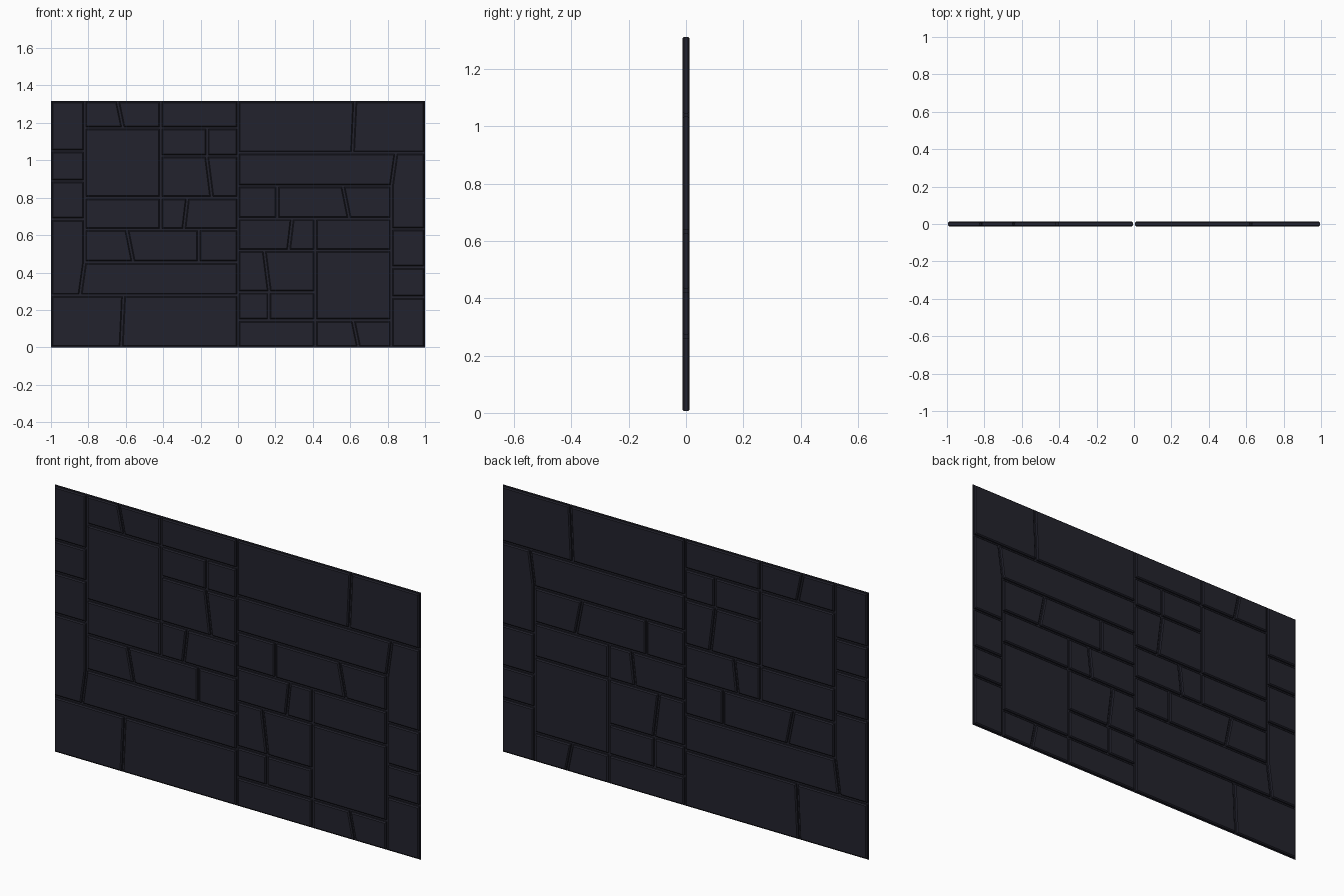
import bpy, bmesh
from mathutils import Vector

cube = bpy.data.objects.get("Cube")
if cube:
    bpy.data.objects.remove(cube, do_unlink=True)

HEIGHT = 1.318
HALF_DEPTH = 0.0125
HALF_GAP = 0.006
BEVEL = 0.005

slate = bpy.data.materials.new("dark_slate")
slate.use_nodes = True
color = (0.0165, 0.0165, 0.026, 1)
slate.diffuse_color = color
bsdf = next(n for n in slate.node_tree.nodes if n.type == "BSDF_PRINCIPLED")
bsdf.inputs["Base Color"].default_value = color
bsdf.inputs["Roughness"].default_value = 0.8


def add_object(name, bm):
    bmesh.ops.recalc_face_normals(bm, faces=bm.faces)
    mesh = bpy.data.meshes.new(name)
    bm.to_mesh(mesh)
    bm.free()
    mesh.materials.append(slate)
    obj = bpy.data.objects.new(name, mesh)
    bpy.context.collection.objects.link(obj)
    return obj


def shrink(outline, amount):
    """Move every side of a convex counter-clockwise outline inwards."""
    points = [Vector(p) for p in outline]
    result = []
    for i, p in enumerate(points):
        a = (p - points[i - 1]).normalized()
        b = (points[(i + 1) % len(points)] - p).normalized()
        na, nb = Vector((-a.y, a.x)), Vector((-b.y, b.x))
        result.append(p + (na + nb) * amount / (1 + na.dot(nb)))
    return result


def stone(name, outline):
    """Bevelled slab, raised on both faces of the backing sheet."""
    bm = bmesh.new()
    rings = []
    for y, inset in ((-HALF_DEPTH, BEVEL), (BEVEL - HALF_DEPTH, 0),
                     (HALF_DEPTH - BEVEL, 0), (HALF_DEPTH, BEVEL)):
        rings.append([bm.verts.new((p.x, y, p.y))
                      for p in shrink(outline, HALF_GAP + inset)])
    n = len(outline)
    for low, high in zip(rings, rings[1:]):
        for i in range(n):
            j = (i + 1) % n
            bm.faces.new((low[i], low[j], high[j], high[i]))
    bm.faces.new(rings[0])
    bm.faces.new(rings[-1])
    add_object(name, bm)


def course(bottom, top, *joints):
    """Row of stones; each joint is (x at bottom, x at top)."""
    return [[(l[0], bottom), (r[0], bottom), (r[1], top), (l[1], top)]
            for l, r in zip(joints, joints[1:])]


# Joint positions of the left-hand half
edge, side, mid, centre = (-1, -1), (-.82, -.82), (-.413, -.413), (0, 0)
stones = []
# Narrow outer column, its lowest stone tapering to the foot
for low, high in ((1.05, HEIGHT), (.89, 1.05), (.685, .89)):
    stones += course(low, high, edge, side)
stones.append([(-1, .278), (-.845, .278), (-.82, .455), (-.82, .685), (-1, .685)])
# Lower courses
stones += course(0, .278, edge, (-.625, -.612), centre)
stones += course(.278, .455, (-.845, -.82), centre)
stones += course(.455, .63, side, (-.56, -.595), (-.21, -.21), centre)
stones += course(.63, .80, side, mid, (-.29, -.27), centre)
# Large square stone and the small ones beside it
stones += course(.80, 1.173, side, mid)
stones += course(.80, 1.023, mid, (-.14, -.168), centre)
stones += course(1.023, 1.173, mid, (-.165, -.165), centre)
# Top course
stones += course(1.173, HEIGHT, side, (-.615, -.645), mid, centre)

# The other half is the same pattern turned upside down
for i, outline in enumerate(stones, 1):
    stone(f"stone_right_{i}", outline)
    stone(f"stone_left_{i}", [(-x, HEIGHT - z) for x, z in outline])

# Thin backing sheet seen in the joints
bm = bmesh.new()
bm.faces.new([bm.verts.new((x, 0, z))
              for x, z in ((-1, 0), (1, 0), (1, HEIGHT), (-1, HEIGHT))])
add_object("backing_sheet", bm)
